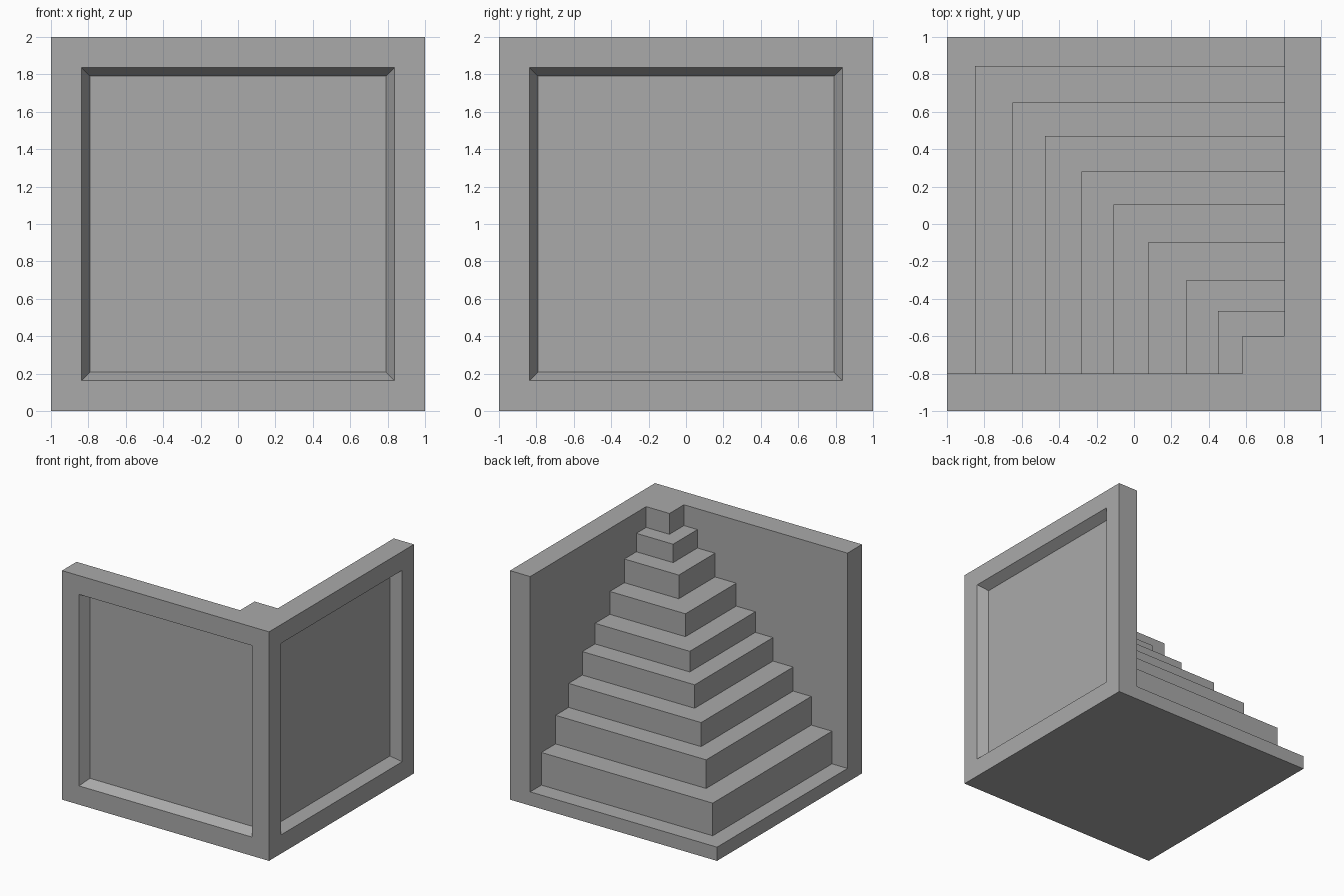
import bpy
import bmesh

cube = bpy.data.objects.get("Cube")
if cube:
    bpy.data.objects.remove(cube, do_unlink=True)

GREY = (0.4, 0.4, 0.4, 1.0)
WALL_X, WALL_Y = 0.805, -0.8          # inner wall planes
# Each step: outer corner x, outer corner y, height of the tread it stands on
STEPS = [
    (-0.85, 0.845, 0.12), (-0.65, 0.65, 0.405), (-0.475, 0.47, 0.655),
    (-0.28, 0.28, 0.865), (-0.11, 0.105, 1.07), (0.075, -0.1, 1.25),
    (0.28, -0.3, 1.45), (0.45, -0.465, 1.657), (0.58, -0.6, 1.818),
]

grey = bpy.data.materials.new("plain grey")
grey.use_nodes = True
grey.diffuse_color = GREY
grey.node_tree.nodes["Principled BSDF"].inputs["Base Color"].default_value = GREY


def make_object(name, bm):
    mesh = bpy.data.meshes.new(name)
    bm.normal_update()
    bm.to_mesh(mesh)
    bm.free()
    mesh.materials.append(grey)
    obj = bpy.data.objects.new(name, mesh)
    bpy.context.collection.objects.link(obj)
    return obj


def step_cutter(name, x, y, z):
    """L-shaped prism that clears the space outside one step, from z upward."""
    outline = [(-1.2, WALL_Y), (x, WALL_Y), (x, y),
               (WALL_X, y), (WALL_X, 1.2), (-1.2, 1.2)]
    bm = bmesh.new()
    bottom = bm.faces.new([bm.verts.new((px, py, z)) for px, py in outline])
    top = bmesh.ops.extrude_face_region(bm, geom=[bottom])["geom"]
    for v in top:
        if isinstance(v, bmesh.types.BMVert):
            v.co.z = 2.2
    bmesh.ops.recalc_face_normals(bm, faces=bm.faces)
    return make_object(name, bm)


# Solid block with a bevelled recessed panel on the front and the left face
bm = bmesh.new()
bmesh.ops.create_cube(bm, size=2)
bmesh.ops.translate(bm, verts=bm.verts, vec=(0, 0, 1))
bm.normal_update()
panels = [f for f in bm.faces if f.normal.x > 0.9 or f.normal.y < -0.9]
bmesh.ops.inset_individual(bm, faces=panels, thickness=0.232)
bmesh.ops.inset_individual(bm, faces=panels, thickness=0.065, depth=-0.085)
block = make_object("stepped_corner_block", bm)

# Carve the steps out of the open corner
bpy.context.view_layer.objects.active = block
for i, (x, y, z) in enumerate(STEPS):
    cutter = step_cutter(f"step_cutter_{i + 1}", x, y, z)
    cutter.hide_render = True
    mod = block.modifiers.new("carve_step", "BOOLEAN")
    mod.operation = "DIFFERENCE"
    mod.solver = "EXACT"
    mod.object = cutter
    bpy.ops.object.modifier_apply(modifier=mod.name)
    bpy.data.objects.remove(cutter, do_unlink=True)

# Merge leftover flat splits into clean faces
bm = bmesh.new()
bm.from_mesh(block.data)
bmesh.ops.remove_doubles(bm, verts=bm.verts, dist=0.0005)
bmesh.ops.dissolve_limit(bm, angle_limit=0.01, verts=bm.verts, edges=bm.edges)
bm.to_mesh(block.data)
bm.free()
